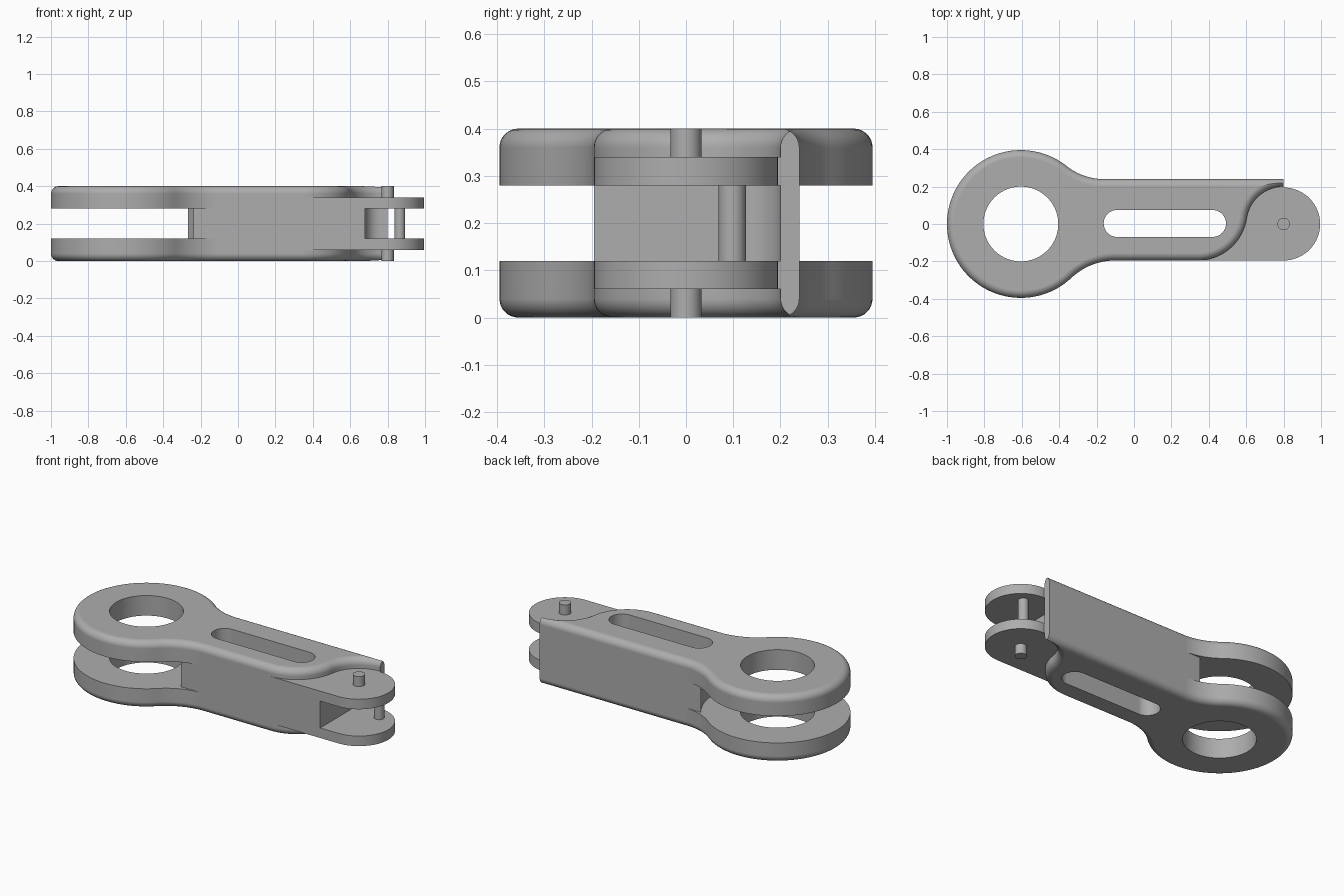
import bpy, bmesh, math
from mathutils import Vector

cube = bpy.data.objects.get("Cube")
if cube:
    bpy.data.objects.remove(cube, do_unlink=True)

steel = bpy.data.materials.new("steel_grey")
steel.use_nodes = True
steel.diffuse_color = (0.42, 0.42, 0.42, 1)
steel.node_tree.nodes["Principled BSDF"].inputs["Base Color"].default_value = (0.42, 0.42, 0.42, 1)

# Main dimensions
H = 0.4                          # full height
EYE, EYE_R = Vector((-0.605, 0)), 0.395
TIP, TIP_R, STEP_R = Vector((0.8, 0)), 0.195, 0.2
FRONT, BACK = -0.195, 0.24       # side walls of the arm
ROUND = 0.04                     # outer edge rounding
GAP = (0.12, 0.28)               # slot between the two cheeks


def arc(c, r, a0, a1, n=32):
    return [Vector((c[0] + r * math.cos(a0 + (a1 - a0) * i / n),
                    c[1] + r * math.sin(a0 + (a1 - a0) * i / n))) for i in range(n + 1)]


def loft(name, layers):
    """Solid through stacked outlines, given as (points, z) from bottom to top."""
    bm = bmesh.new()
    rings = [[bm.verts.new((p[0], p[1], z)) for p in pts] for pts, z in layers]
    for lo, hi in zip(rings, rings[1:]):
        for i in range(len(lo)):
            j = (i + 1) % len(lo)
            bm.faces.new((lo[i], lo[j], hi[j], hi[i]))
    bm.faces.new(rings[0][::-1])
    bm.faces.new(rings[-1])
    bmesh.ops.recalc_face_normals(bm, faces=bm.faces)
    mesh = bpy.data.meshes.new(name)
    bm.to_mesh(mesh)
    bm.free()
    obj = bpy.data.objects.new(name, mesh)
    mesh.materials.append(steel)
    bpy.context.collection.objects.link(obj)
    return obj


def prism(name, pts, z0, z1):
    return loft(name, [(pts, z0), (pts, z1)])


def disc(c, r, n=96):
    return arc(c, r, 0, 2 * math.pi, n)[:-1]


def box(x0, x1, y0, y1):
    return [Vector(p) for p in ((x0, y0), (x1, y0), (x1, y1), (x0, y1))]


def activate(obj):
    bpy.ops.object.select_all(action='DESELECT')
    obj.select_set(True)
    bpy.context.view_layer.objects.active = obj


def combine(obj, tool, operation='DIFFERENCE'):
    tool.hide_render = True
    mod = obj.modifiers.new("cut", 'BOOLEAN')
    mod.operation, mod.object, mod.solver = operation, tool, 'EXACT'
    activate(obj)
    bpy.ops.object.modifier_apply(modifier=mod.name)
    bpy.data.objects.remove(tool, do_unlink=True)


def finish(obj):
    activate(obj)
    bpy.ops.object.shade_smooth_by_angle(angle=math.radians(30))
    mod = obj.modifiers.new("even_shading", 'WEIGHTED_NORMAL')
    mod.keep_sharp = True


def body_outline(d):
    """Eye and arm outline, moved inwards by d."""
    top_r = 0.321
    top_c = Vector((-0.16, BACK + top_r))
    low_r = 0.3425
    low_c = Vector((-0.10, FRONT - low_r))
    a_top = math.atan2(*(top_c - EYE).yx)
    a_low = math.atan2(*(low_c - EYE).yx) + 2 * math.pi
    pts = arc(EYE, EYE_R - d, a_top, a_low, 80)
    pts += arc(low_c, low_r + d, a_low - math.pi, math.pi / 2, 20)[1:]
    pts += [Vector((TIP.x, FRONT + d)), Vector((TIP.x, BACK - d))]
    pts += arc(top_c, top_r + d, -math.pi / 2, a_top - math.pi, 20)[:-1]
    return pts


def step_outline(d):
    """S-shaped shoulder around the fork, widened by d."""
    r = 0.2653
    c = Vector((0.34, FRONT + r))
    a = math.atan2(*(TIP - c).yx)
    pts = arc(c, r - d, -math.pi / 2, a)
    pts += arc(TIP, STEP_R + d, a + math.pi, math.pi / 2)[1:]
    return pts + [Vector((1.3, STEP_R + d)), Vector((1.3, -0.6)), Vector((c.x, -0.6))]


# Quarter-round steps: inset and distance below the top face
curve = [(ROUND * (1 - math.cos(t)), ROUND * (1 - math.sin(t)))
         for t in (math.pi / 2 * i / 8 for i in range(9))]

# Body with rounded rims
lower = [(body_outline(d), drop) for d, drop in reversed(curve)]
upper = [(body_outline(d), H - drop) for d, drop in curve]
body = loft("link_body", lower + upper)
combine(body, prism("fork_end", disc(TIP, TIP_R), 0.01, H - 0.01), 'UNION')

# Rounded shoulders above and below the fork
top_cut = [(step_outline(0), 0.34)] + [(step_outline(d), H - drop) for d, drop in curve]
top_cut.append((step_outline(ROUND), H + 0.1))
combine(body, loft("top_step", top_cut))
combine(body, loft("bottom_step", [(pts, H - z) for pts, z in reversed(top_cut)]))

# Gap between the eye cheeks, leaving a straight core behind it
combine(body, prism("eye_gap", disc(EYE, 0.415), *GAP))
combine(body, prism("flare_gap_back", box(-0.6, -0.17, BACK, 0.6), *GAP))
combine(body, prism("flare_gap_front", box(-0.6, -0.11, -0.6, FRONT), *GAP))

# Gap between the fork cheeks, with one rounded inner corner
corner = arc((0.76, STEP_R - 0.08), 0.08, math.pi, math.pi / 2, 12)
fork = [Vector((0.68, -0.5))] + corner + [Vector((1.3, STEP_R)), Vector((1.3, -0.5))]
combine(body, prism("fork_gap", fork, *GAP))

# Eye hole and long window through the arm
combine(body, prism("eye_hole", disc(EYE, 0.2), -0.1, H + 0.1))
window = (arc((0.42, 0.003), 0.072, -math.pi / 2, math.pi / 2, 24)
          + arc((-0.09, 0.003), 0.072, math.pi / 2, 3 * math.pi / 2, 24))
combine(body, prism("arm_window", window, -0.1, H + 0.1))
finish(body)

# Pivot stubs and cross pin
for name, c, r, z0, z1 in (("top_pivot", TIP, 0.033, 0.32, H),
                           ("bottom_pivot", TIP, 0.033, 0, 0.08),
                           ("cross_pin", (0.865, 0.098), 0.029, 0.1, 0.3)):
    finish(prism(name, disc(c, r, 40), z0, z1))
